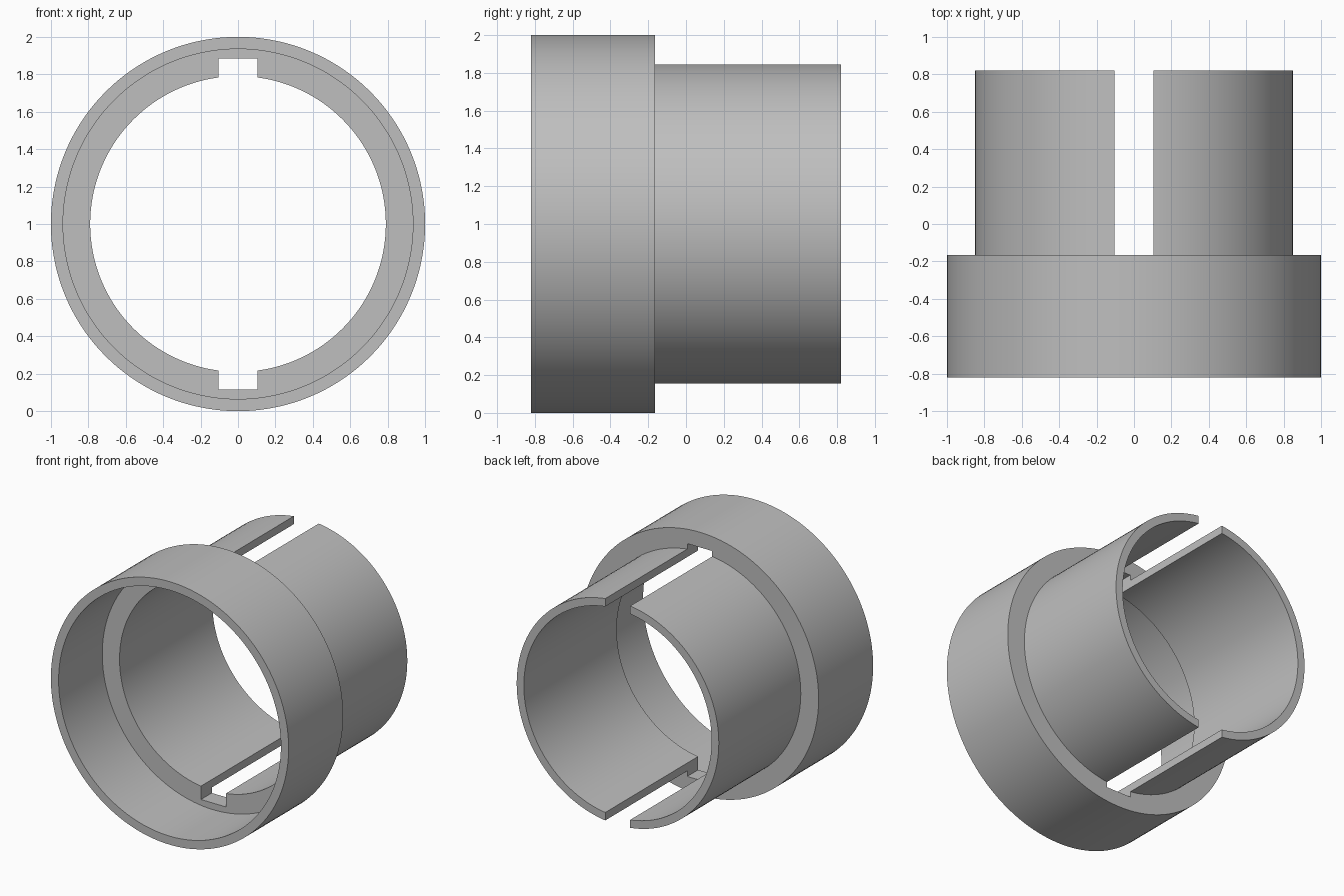
import bpy, bmesh, math
from mathutils import Matrix, Vector

if "Cube" in bpy.data.objects:
    bpy.data.objects.remove(bpy.data.objects["Cube"], do_unlink=True)

# Plain grey material
grey = bpy.data.materials.new("grey")
grey.use_nodes = True
colour = (0.52, 0.52, 0.52, 1)
grey.diffuse_color = colour
grey.node_tree.nodes["Principled BSDF"].inputs["Base Color"].default_value = colour

FRONT, WEB, SHOULDER, BACK = -0.82, -0.295, -0.165, 0.82
CENTRE = Vector((0, 0, 1))


def make_object(name, bm):
    mesh = bpy.data.meshes.new(name)
    bm.to_mesh(mesh)
    bm.free()
    obj = bpy.data.objects.new(name, mesh)
    bpy.context.collection.objects.link(obj)
    return obj


def revolve(name, profile, steps=144):
    """Turn a closed (radius, y) profile about the horizontal axis."""
    bm = bmesh.new()
    verts = [bm.verts.new((0, y, 1 + r)) for r, y in profile]
    edges = [bm.edges.new((v, verts[i - 1])) for i, v in enumerate(verts)]
    bmesh.ops.spin(bm, geom=verts + edges, cent=CENTRE, axis=(0, 1, 0),
                   angle=math.tau, steps=steps, use_merge=True)
    bmesh.ops.remove_doubles(bm, verts=bm.verts, dist=0.0001)
    bmesh.ops.recalc_face_normals(bm, faces=bm.faces)
    return make_object(name, bm)


# Wide collar, inner web and narrow sleeve as one turned body
body = revolve("stepped_sleeve", [
    (1.0, FRONT), (1.0, SHOULDER), (0.85, SHOULDER), (0.85, BACK),
    (0.79, BACK), (0.79, WEB), (0.935, WEB), (0.935, FRONT)])
body.data.materials.append(grey)

# Slot through the web and sleeve at top and bottom
bm = bmesh.new()
bmesh.ops.create_cube(bm, size=1, matrix=Matrix.Translation((0, 0.25, 1))
                      @ Matrix.Diagonal((0.21, 1.5, 1.77, 1)))
cutter = make_object("slot_cutter", bm)
cutter.data.materials.append(grey)
cutter.hide_render = True

bpy.context.view_layer.objects.active = body
body.select_set(True)
cut = body.modifiers.new("slots", "BOOLEAN")
cut.operation = "DIFFERENCE"
cut.solver = "EXACT"
cut.object = cutter
bpy.ops.object.modifier_apply(modifier=cut.name)
bpy.data.objects.remove(cutter, do_unlink=True)

# Smooth curved walls with crisp rims
bpy.ops.object.shade_smooth_by_angle(angle=math.radians(30))
